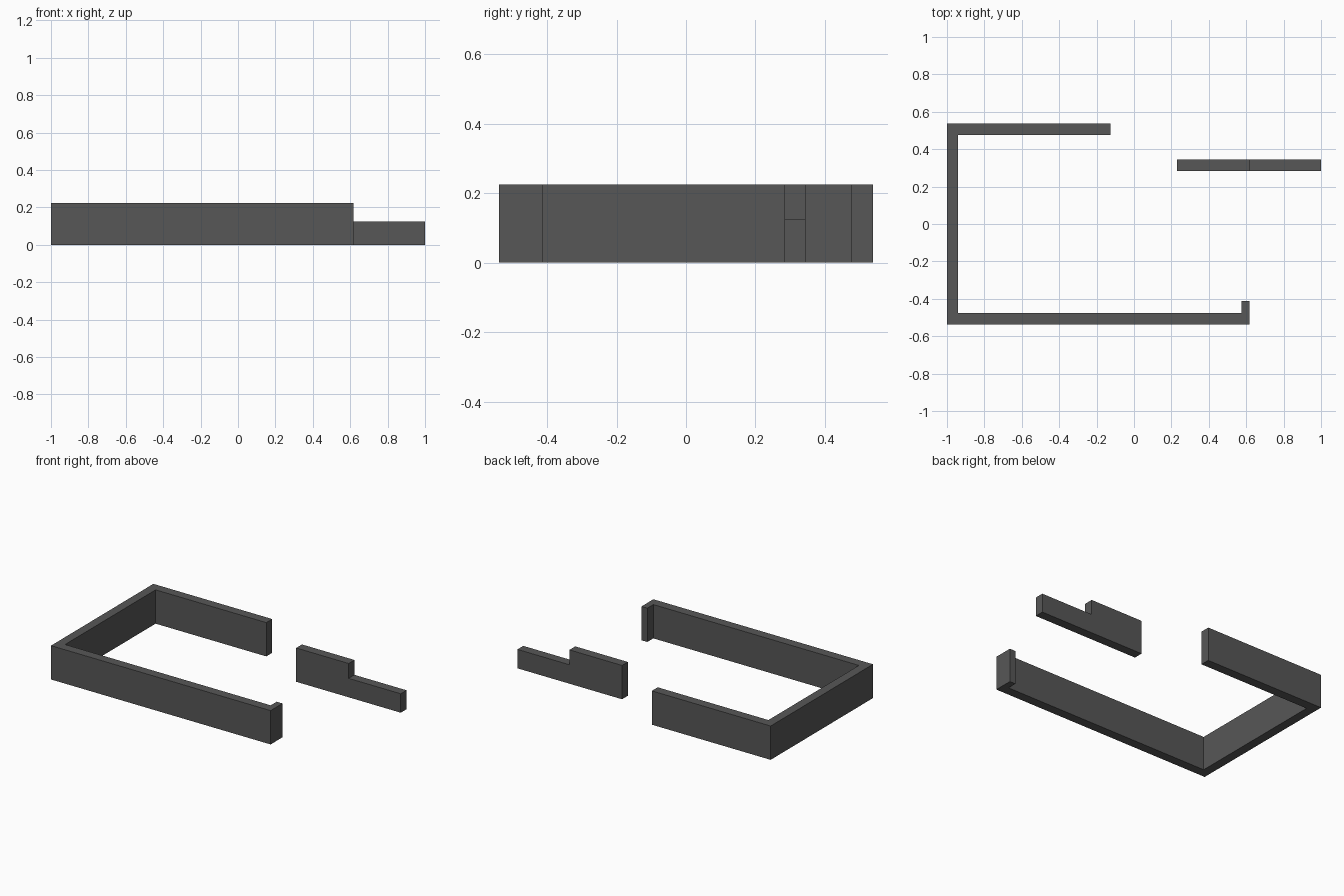
import bpy, bmesh
from mathutils import Vector

if "Cube" in bpy.data.objects:
    bpy.data.objects.remove(bpy.data.objects["Cube"])

# One flat dark grey for everything
grey = bpy.data.materials.new("dark grey")
grey.diffuse_color = (0.095, 0.095, 0.095, 1)
grey.use_nodes = True
grey.node_tree.nodes["Principled BSDF"].inputs["Base Color"].default_value = grey.diffuse_color


def prism(name, outline, direction):
    """Extrude a closed planar outline along a direction."""
    bm = bmesh.new()
    face = bm.faces.new([bm.verts.new(p) for p in outline])
    new = bmesh.ops.extrude_face_region(bm, geom=[face])["geom"]
    verts = [g for g in new if isinstance(g, bmesh.types.BMVert)]
    bmesh.ops.translate(bm, verts=verts, vec=Vector(direction))
    bmesh.ops.recalc_face_normals(bm, faces=bm.faces)
    mesh = bpy.data.meshes.new(name)
    bm.to_mesh(mesh)
    bm.free()
    mesh.materials.append(grey)
    obj = bpy.data.objects.new(name, mesh)
    bpy.context.collection.objects.link(obj)
    return obj


H = 0.225   # full wall height

# U-shaped wall with a short return at the front right corner
plan = [(-1, -0.538), (0.617, -0.538), (0.617, -0.413), (0.574, -0.413),
        (0.574, -0.476), (-0.94, -0.476), (-0.94, 0.476), (-0.125, 0.476),
        (-0.125, 0.538), (-1, 0.538)]
prism("outer_wall", [(x, y, 0) for x, y in plan], (0, 0, H))

# Free-standing wall that steps down to a lower section
profile = [(0.23, 0), (1, 0), (1, 0.126), (0.617, 0.126), (0.617, H), (0.23, H)]
prism("stepped_wall", [(x, 0.283, z) for x, z in profile], (0, 0.061, 0))
